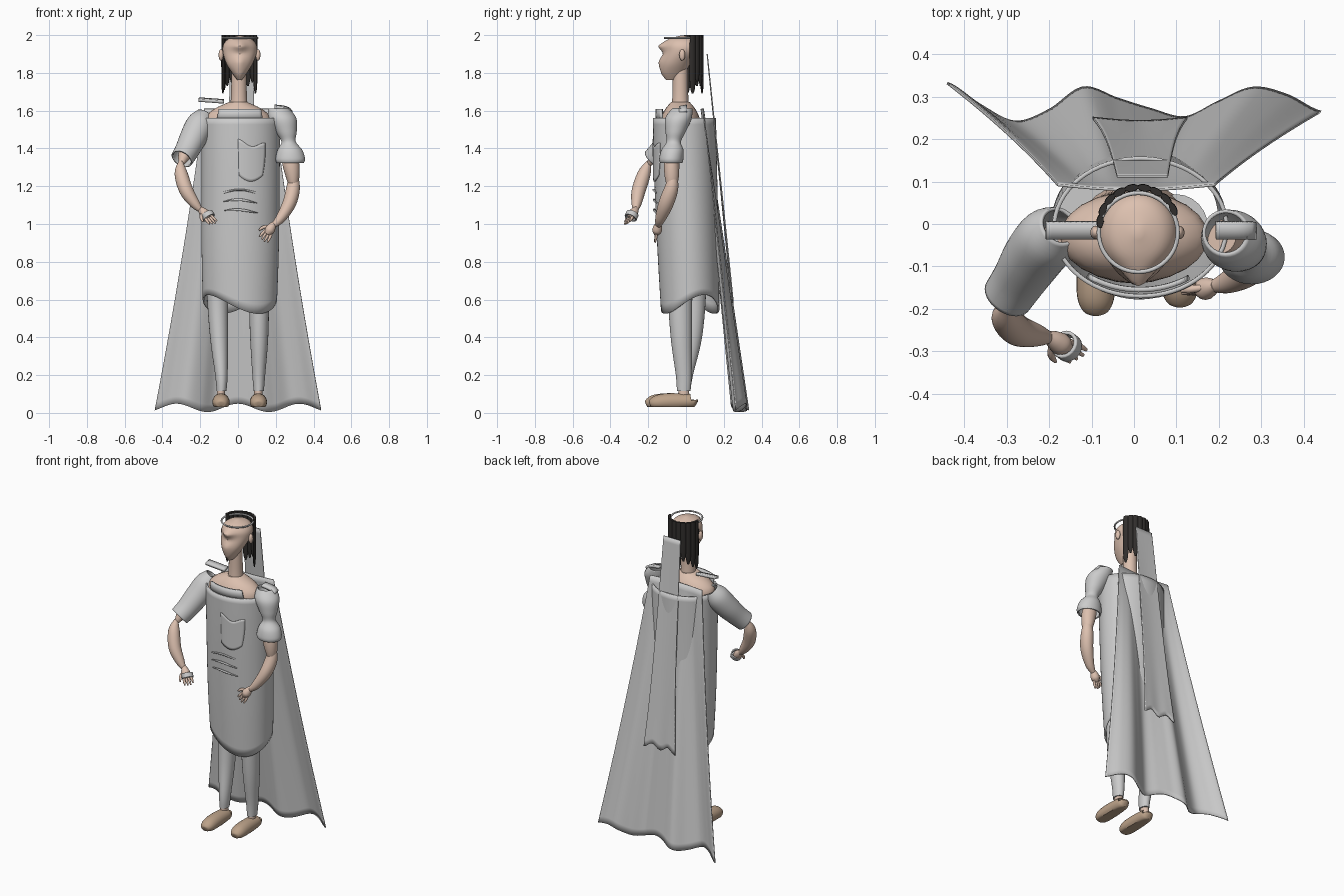
import bpy, bmesh
from math import sin, cos, pi, sqrt, radians
from mathutils import Vector

if "Cube" in bpy.data.objects:
    bpy.data.objects.remove(bpy.data.objects["Cube"])


def material(name, rgb):
    m = bpy.data.materials.new(name)
    m.diffuse_color = (*rgb, 1)
    m.use_nodes = True
    m.node_tree.nodes["Principled BSDF"].inputs["Base Color"].default_value = m.diffuse_color
    return m


SKIN = material("skin", (0.72, 0.53, 0.43))
HAIR = material("hair", (0.03, 0.027, 0.025))
LEATHER = material("leather", (0.50, 0.36, 0.25))


def finish(name, bm, mat=None, thick=0):
    bmesh.ops.recalc_face_normals(bm, faces=bm.faces)
    me = bpy.data.meshes.new(name)
    bm.to_mesh(me)
    bm.free()
    ob = bpy.data.objects.new(name, me)
    bpy.context.collection.objects.link(ob)
    if mat:
        me.materials.append(mat)
    if thick:
        s = ob.modifiers.new("thickness", 'SOLIDIFY')
        s.thickness, s.offset = thick, 0
    return ob


def spline(rows, t):
    """Catmull-Rom through a list of equal-length tuples, t in 0..1."""
    n = len(rows) - 1
    i = min(int(t * n), n - 1)
    f = t * n - i
    p = [rows[max(0, min(n, i + k))] for k in (-1, 0, 1, 2)]
    return [0.5 * (2 * b + (c - a) * f + (2 * a - 5 * b + 4 * c - d) * f ** 2
                   + (3 * b - a - 3 * c + d) * f ** 3) for a, b, c, d in zip(*p)]


def loft(name, rows, mat=None, n=24, flat=False, thick=0, steps=5, warp=None):
    """Elliptical tube through (x, y, z, ra, rb); thick > 0 makes an open shell."""
    bm = bmesh.new()
    count = (len(rows) - 1) * steps
    pts = [spline(rows, i / count) for i in range(count + 1)]
    chord = Vector(rows[-1][:3]) - Vector(rows[0][:3])
    k = min(range(3), key=lambda a: abs(chord[a]))
    ref = Vector([float(a == k) for a in range(3)])
    rings = []
    for i, p in enumerate(pts):
        t = Vector(pts[min(i + 1, count)][:3]) - Vector(pts[max(i - 1, 0)][:3])
        if flat:
            u, v = Vector((1, 0, 0)), Vector((0, 1, 0))
        else:
            v = t.cross(ref).normalized()
            u = v.cross(t).normalized()
        ring = []
        for j in range(n):
            a = 2 * pi * j / n
            co = Vector(p[:3]) + u * cos(a) * max(p[3], .001) + v * sin(a) * max(p[4], .001)
            ring.append(bm.verts.new(warp(co, a, i / count) if warp else co))
        rings.append(ring)
    for r, s in zip(rings, rings[1:]):
        for j in range(n):
            bm.faces.new((r[j], r[(j + 1) % n], s[(j + 1) % n], s[j]))
    if not thick:
        bm.faces.new(rings[0])
        bm.faces.new(rings[-1])
    return finish(name, bm, mat, thick)


def sheet(name, f, nu, nv, thick, mat=None):
    bm = bmesh.new()
    g = [[bm.verts.new(f(i / nu, j / nv)) for i in range(nu + 1)] for j in range(nv + 1)]
    for a, b in zip(g, g[1:]):
        for i in range(nu):
            bm.faces.new((a[i], a[i + 1], b[i + 1], b[i]))
    return finish(name, bm, mat, thick)


def ball(name, loc, size, mat=None):
    bm = bmesh.new()
    bmesh.ops.create_uvsphere(bm, u_segments=20, v_segments=12, radius=1)
    for v in bm.verts:
        v.co = Vector(loc) + Vector(a * b for a, b in zip(v.co, size))
    return finish(name, bm, mat)


# torso and neck
loft("torso", [(0, .0, .85, .13, .10), (0, -.02, 1.1, .13, .11), (0, -.03, 1.4, .15, .11),
               (0, -.03, 1.54, .175, .105), (0, -.03, 1.60, .14, .085),
               (0, -.03, 1.645, .05, .05)], SKIN, flat=True)
loft("neck", [(.005, -.03, 1.58, .05, .05), (.005, -.03, 1.68, .042, .042),
              (.005, -.03, 1.82, .04, .04)], SKIN, flat=True)


# head with nose ridge
def face(co, a, t):
    front = max(0, -sin(a)) ** 14
    nose = .035 * max(0, 1 - abs(co.z - 1.94) / .04) + .012 * max(0, 1 - abs(co.z - 1.86) / .05)
    return co - Vector((0, front * nose, 0))


loft("head", [(.008, -.075, 1.762, .012, .03), (.008, -.07, 1.80, .04, .062),
              (.008, -.055, 1.85, .07, .08), (.01, -.025, 1.91, .09, .092),
              (.01, -.02, 1.95, .087, .092), (.01, -.02, 1.98, .06, .068),
              (.01, -.02, 1.997, .008, .01)], SKIN, n=40, flat=True, warp=face)
for s in (-1, 1):
    ball("ear", (.008 + s * .098, -.02, 1.895), (.013, .016, .03), SKIN)

# circlet
bpy.ops.mesh.primitive_torus_add(major_radius=.093, minor_radius=.005, location=(.01, -.02, 1.985))
bpy.context.object.name = "circlet"

# hair strands
for i in range(9):
    a = radians(176 - i * 19)
    x, y = .01 + .09 * cos(a), .0 + .086 * sin(a)
    low = 1.69 + .02 * (i * 5 % 4)
    rot = loft("hair_strand", [(0, 0, low - .0, .005, .003), (0, 0, low + .05, .016, .008),
                               (0, 0, 1.9, .017, .009), (0, 0, 2.0, .016, .008)], HAIR, n=12, flat=True)
    rot.location, rot.rotation_euler[2] = (x, y, 0), a + pi / 2


# tunic with wavy hem
def hem(co, a, t):
    return co + Vector((0, 0, -.05 * cos(2 * (a + radians(60))) * max(0, t - .6) / .4))


loft("tunic", [(.015, -.008, 1.56, .203, .162), (.014, -.003, 1.3, .202, .162),
               (.012, .01, .9, .2, .158), (.01, .022, .575, .192, .15)],
     flat=True, n=64, thick=.01, warp=hem)


def front(x, z, off):
    d = min(.95, abs(x - .014) / .203)
    return Vector((x, .0 - .162 * sqrt(1 - d * d) - .011 * (z - .9) - off, z))


# chest emblem, collar, belt bars
sheet("chest_patch", lambda u, v: front(u * (.145 - .02 * v * v) + .005 * v,
      (1.45 - .03 * sin(pi * u) ** 2 - .02 * u) * (1 - v)
      + (1.27 - .045 * sin(pi * u * .8 + .3)) * v, .007), 12, 12, .004)
sheet("collar", lambda u, v: front(-.11 + .24 * u + .02 * v * (.5 - u), 1.55 + .058 * v, -.015), 16, 2, .012)
for k in range(3):
    z0 = 1.165 - .05 * k
    loft("belt_bar", [(*front(-.08 + .01 * k + .175 * i / 6 - .005 * k,
                              z0 + .016 * sin(pi * i / 6 + .3 * k) * (1 - .15 * k), .006),
                       .005, .007 * sin(pi * (i + .5) / 7)) for i in range(7)], n=10, steps=3)

# legs and shoes
loft("trouser_leg", [(-.1, .03, .95, .075, .08), (-.108, .045, .65, .058, .062),
                     (-.1, .03, .4, .048, .055), (-.088, -.005, .2, .033, .042),
                     (-.087, -.012, .115, .026, .035)], flat=True)
loft("trouser_leg", [(.1, -.01, .95, .075, .08), (.11, -.03, .65, .056, .066),
                     (.112, -.025, .4, .048, .056), (.11, -.012, .2, .034, .042),
                     (.11, -.012, .115, .027, .036)], flat=True)
for x, y in ((-.09, 0), (.108, .02)):
    loft("shoe", [(x, y + .012, .066, .030, .030), (x, y, .062, .040, .038), (x, y - .1, .06, .045, .044),
                  (x, y - .17, .055, .044, .040), (x, y - .205, .05, .03, .024), (x, y - .213, .048, .01, .01)],
         LEATHER, warp=lambda co, a, t: Vector((co.x, co.y, max(.03, co.z))))
    loft("ankle", [(x, -.012, .14, .022, .028), (x, -.012, .08, .022, .03)], SKIN, flat=True, n=16)

# sleeves
loft("sleeve", [(-.175, -.005, 1.575, .045, .045), (-.2, -.03, 1.53, .068, .066), (-.235, -.075, 1.46, .068, .066),
                (-.27, -.13, 1.39, .06, .058), (-.297, -.17, 1.345, .056, .056)], n=32, thick=.008)
loft("sleeve", [(.215, -.02, 1.61, .05, .05), (.235, -.04, 1.56, .07, .066), (.255, -.055, 1.49, .052, .05),
                (.268, -.065, 1.435, .034, .034), (.275, -.072, 1.39, .062, .055),
                (.277, -.078, 1.345, .074, .06), (.277, -.078, 1.325, .068, .056)],
     n=32, flat=True, thick=.008)

# arms
loft("upper_arm", [(-.17, -.02, 1.54, .03, .03), (-.23, -.08, 1.45, .045, .045),
                   (-.28, -.155, 1.37, .036, .036), (-.303, -.2, 1.31, .01, .01)], SKIN)
loft("forearm", [(-.303, -.195, 1.33, .012, .012), (-.302, -.22, 1.27, .034, .034), (-.275, -.25, 1.18, .037, .037),
                 (-.23, -.262, 1.11, .027, .027), (-.195, -.268, 1.07, .012, .012)], SKIN)
loft("upper_arm", [(.2, -.03, 1.55, .04, .04), (.265, -.06, 1.44, .03, .03), (.278, -.075, 1.33, .045, .04),
                   (.29, -.075, 1.24, .034, .036), (.295, -.075, 1.16, .01, .012)], SKIN, flat=True)
loft("forearm", [(.293, -.07, 1.29, .014, .014), (.293, -.075, 1.2, .035, .035), (.272, -.105, 1.11, .04, .036),
                 (.225, -.135, 1.03, .028, .026), (.185, -.147, .99, .014, .014)], SKIN)


# hands with fingers
def hand(wrist, tip, side):
    w, t, s = Vector(wrist), Vector(tip), Vector(side).normalized()
    d = t - w
    n = d.cross(s).normalized()
    at = lambda f, k, r: (*(w + d * f + s * k), r, r)
    loft("palm", [at(-.12, 0, .012), at(.1, 0, .022), at(.35, 0, .026), at(.58, 0, .014)], SKIN, n=16)
    for i in range(4):
        k = (i - 1.5) * .013
        end = 1 - .06 * abs(i - 1.2)
        loft("finger", [at(.45, k, .007), at(.7, k * 1.2, .0075), at(end, k * 1.3, .004)], SKIN, n=10)
    loft("thumb", [at(.2, .018, .008), at(.4, .038, .009), at(.62, .046, .004)], SKIN, n=10)


hand((-.195, -.268, 1.075), (-.125, -.315, 1.0), (-.6, -.5, -.3))
hand((.185, -.147, .995), (.13, -.165, .91), (-.8, 0, .5))
loft("hand_band", [(-.165, -.283, 1.055, .03, .03), (-.152, -.293, 1.033, .03, .03)], n=20, thick=.008)

# shoulder plates
for x0, x1, z0, z1 in ((-.208, -.075, 1.655, 1.645), (.193, .282, 1.617, 1.607)):
    sheet("shoulder_plate", lambda u, v: Vector((x0 + (x1 - x0) * u, -.035 + .04 * v,
          z0 + (z1 - z0) * u + .008 * v - (.02 * u ** 6 if x0 > 0 else 0))), 10, 2, .016)

# cape
FOLD = [(.325,), (.275,), (.24,), (.27,), (.325,), (.3,), (.275,), (.255,), (.29,), (.32,), (.3,), (.257,)]


def cape(u, v):
    s = 2 * u - 1
    w = .185 + .255 * (.8 * v + .2 * v * v)
    y = .092 - .012 * cos(pi * s / 2) + v * (spline(FOLD, u)[0] - .085)
    z = 1.61 - 1.575 * v - .022 * v ** 3 * cos(2 * pi * (s * 1.35 + .5))
    return Vector((s * w + .005 * (1 - v), y, z - .008 * v))


sheet("cape", cape, 72, 40, .006)


# narrow panel hanging behind the cape
def panel(u, v):
    w = .06 + .03 * v + .022 * v ** 4
    z = 1.9 - 1.3 * v - .015 * v ** 6 * cos(4 * pi * u)
    return Vector((.02 - .006 * v + (2 * u - 1) * w, .112 + .138 * v - .008 * sin(pi * u) * v, z))


sheet("back_panel", panel, 24, 40, .006)

# smooth shading
bpy.ops.object.select_all(action='SELECT')
bpy.context.view_layer.objects.active = bpy.data.objects["tunic"]
bpy.ops.object.shade_smooth_by_angle(angle=radians(40))
